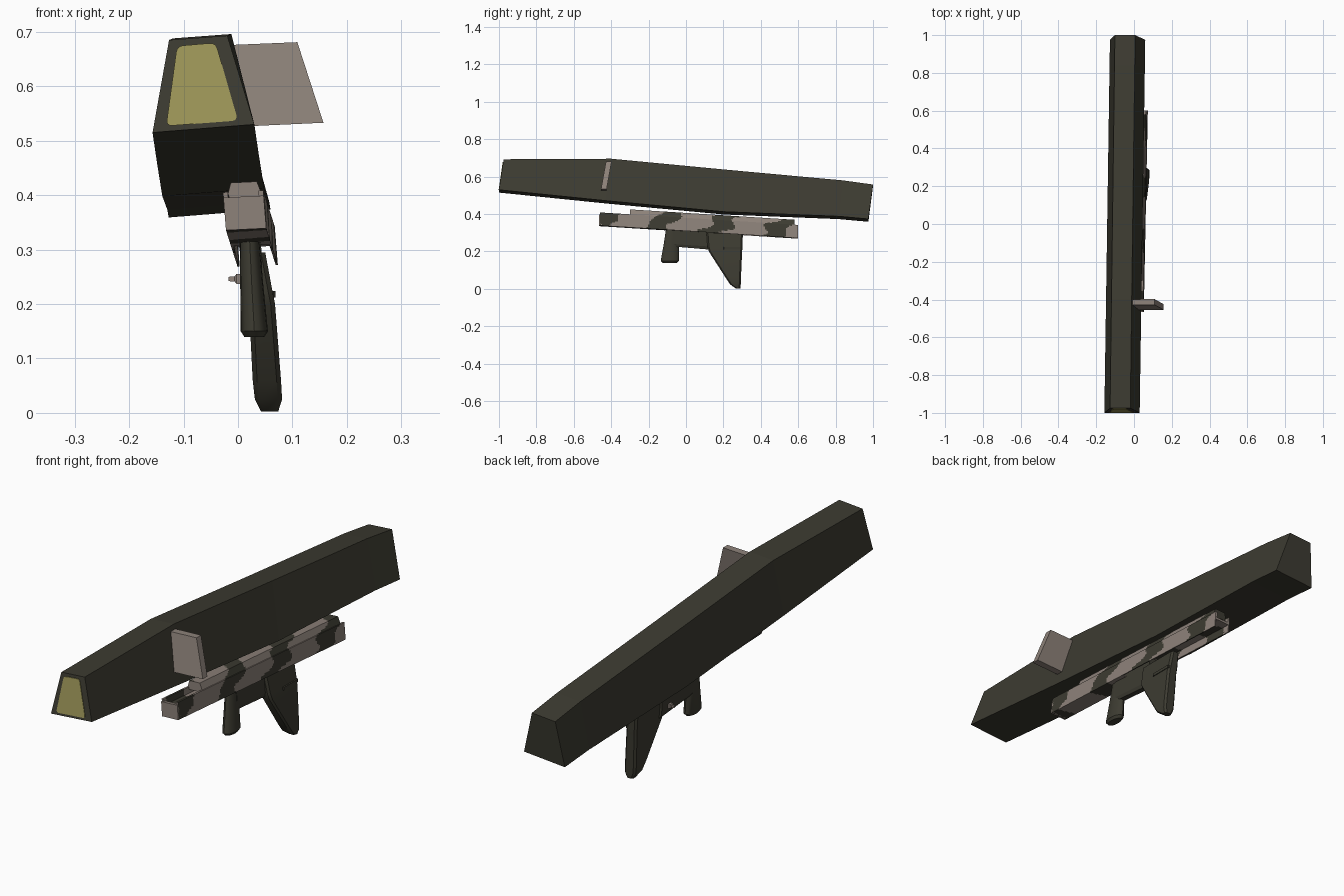
import bpy, bmesh, math
from mathutils import Vector

if "Cube" in bpy.data.objects:
    bpy.data.objects.remove(bpy.data.objects["Cube"])


def material(name, rgb):
    m = bpy.data.materials.new(name)
    m.diffuse_color = (*rgb, 1)
    m.use_nodes = True
    m.node_tree.nodes["Principled BSDF"].inputs["Base Color"].default_value = m.diffuse_color
    return m


DARK = material("dark olive", (0.046, 0.044, 0.031))
TAN = material("warm grey tan", (0.27, 0.225, 0.195))
YELLOW = material("olive yellow", (0.34, 0.31, 0.10))


def loft(name, rings, mats, rule=None, smooth=False):
    """Skin a list of equal-length closed rings and cap both ends."""
    bm = bmesh.new()
    loops = [[bm.verts.new(p) for p in r] for r in rings]
    n = len(rings[0])
    for a, b in zip(loops, loops[1:]):
        for i in range(n):
            j = (i + 1) % n
            bm.faces.new((a[i], a[j], b[j], b[i]))
    bm.faces.new(loops[0][::-1])
    bm.faces.new(loops[-1])
    bmesh.ops.recalc_face_normals(bm, faces=bm.faces)
    if rule:
        for f in bm.faces:
            f.material_index = rule(f.calc_center_median())
    me = bpy.data.meshes.new(name)
    bm.to_mesh(me)
    bm.free()
    for m in mats:
        me.materials.append(m)
    ob = bpy.data.objects.new(name, me)
    bpy.context.collection.objects.link(ob)
    if smooth:
        bpy.context.view_layer.objects.active = ob
        ob.select_set(True)
        bpy.ops.object.shade_smooth_by_angle(angle=math.radians(35))
        ob.select_set(False)
    return ob


# --- long trapezoidal launch tube: (bottom y, bottom z, top y, top z) stations
def tube_ring(yb, zb, yt, zt):
    xb = -0.157 + 0.015 * (yb + 1)
    xt = -0.127 + 0.013 * (yt + 1)
    return [(xb, yb, zb), (xb + 0.187, yb, zb + 0.015),
            (xt + 0.107, yt, zt), (xt, yt, zt - 0.008)]


stations = [(-1.0, 0.515, -0.975, 0.693), (-0.43, 0.457, -0.40, 0.696),
            (0.20, 0.398, 0.23, 0.636), (0.82, 0.373, 0.84, 0.580),
            (0.975, 0.359, 1.0, 0.558)]
loft("launch_tube", [tube_ring(*s) for s in stations], [DARK])


# --- yellow front window with rounded corners
def rounded(pts, r, steps=4):
    out = []
    for i, p in enumerate(pts):
        p = Vector(p)
        a = p + (Vector(pts[i - 1]) - p).normalized() * r
        b = p + (Vector(pts[(i + 1) % len(pts)]) - p).normalized() * r
        for k in range(steps + 1):
            t = k / steps
            out.append(a * (1 - t) ** 2 + p * 2 * t * (1 - t) + b * t * t)
    return out


win = rounded([(-0.132, 0.527), (0.0, 0.537), (-0.041, 0.680), (-0.112, 0.674)], 0.012)
loft("front_window", [[(p.x, -1 + (p.y - 0.52) * 0.145 + dy, p.y) for p in win]
                      for dy in (-0.003, 0.004)], [YELLOW])

# --- side sight plate
plate = [(0.005, 0.526), (0.157, 0.533), (0.109, 0.681), (-0.035, 0.675)]
loft("sight_plate", [[(x, -0.455 + (z - 0.53) * 0.18 + dy, z) for x, z in plate]
                     for dy in (0, 0.03)], [TAN])


# --- camouflaged rail
def rail_point(u, w, y):
    z = 0.337 - 0.063 * (y + 0.46)
    return (0.015 + 0.02 * (y + 0.46) + u - 0.08 * w, y, z + w + 0.05 * u)


def camo(c):
    w = c.z - (0.337 - 0.063 * (c.y + 0.46))
    s = c.y - 0.9 * (w - 0.045) + 0.02 * math.sin(70 * w + 9 * c.y) + 0.5 * (c.x - 0.03)
    v = math.cos(2 * math.pi * (s + 0.42) / 0.31) + 0.25 * math.sin(23 * c.y + 60 * w)
    return 1 if v > 0.35 else 0


def resample(pts, step=0.007):
    out = []
    for i, p in enumerate(pts):
        a, b = Vector(p), Vector(pts[(i + 1) % len(pts)])
        n = max(1, round((b - a).length / step))
        out += [a.lerp(b, k / n) for k in range(n)]
    return out


def rail_part(name, profile, y0, y1):
    prof = resample(profile)
    n = round((y1 - y0) / 0.008)
    ys = [y0 + (y1 - y0) * i / n for i in range(n + 1)]
    return loft(name, [[rail_point(p.x, p.y, y) for p in prof] for y in ys],
                [TAN, DARK], camo)


half = [(0.028, 0.045), (0.028, 0.07), (0.037, 0.07), (0.037, 0.0),
        (0.033, 0.0), (0.033, 0.035)]
rail_part("rail_channel", half + [(-u, w) for u, w in half[::-1]], -0.46, 0.60)
rail_part("rail_cover", [(-0.036, 0.06), (0.036, 0.06), (0.024, 0.097), (-0.024, 0.097)],
          -0.30, 0.58)
rail_part("rail_floor", [(-0.036, 0.0), (0.036, 0.0), (0.036, 0.006), (-0.036, 0.006)],
          -0.46, 0.0)
cap = [(-0.037, 0.0), (0.037, 0.0), (0.037, 0.06), (-0.037, 0.06)]
loft("rail_front_cap", [[rail_point(u, w, y) for u, w in cap]
                        for y in (-0.465, -0.45)], [TAN])


# --- grips and receiver, lofted upward
def chamfer_ring(cx, hw, y0, y1, z, c=0.008):
    x0, x1 = cx - hw, cx + hw
    return [(x0 + c, y0, z), (x1 - c, y0, z), (x1, y0 + c, z), (x1, y1 - c, z),
            (x1 - c, y1, z), (x0 + c, y1, z), (x0, y1 - c, z), (x0, y0 + c, z)]


loft("rear_grip", [chamfer_ring(*a) for a in (
    (0.058, 0.016, 0.265, 0.290, 0.003), (0.056, 0.025, 0.235, 0.293, 0.025),
    (0.053, 0.026, 0.212, 0.294, 0.060), (0.044, 0.024, 0.122, 0.300, 0.200),
    (0.040, 0.023, 0.115, 0.302, 0.225), (0.031, 0.019, 0.110, 0.304, 0.295))],
    [DARK], smooth=True)

loft("receiver", [[(cx - hw, -0.07, zf), (cx + hw, -0.07, zf),
                   (cx + hw, 0.15, zb), (cx - hw, 0.15, zb)]
                  for cx, hw, zf, zb in ((0.028, 0.012, 0.227, 0.208),
                                         (0.026, 0.019, 0.240, 0.225),
                                         (0.021, 0.020, 0.350, 0.340))], [DARK])
loft("grip_ledge", [chamfer_ring(0.054, 0.015, 0.20, 0.298, z, 0.004)
                    for z in (0.212, 0.224)], [DARK])

loft("front_grip", [[(cx + rx * math.cos(k * math.pi / 8), cy + ry * math.sin(k * math.pi / 8), z)
                     for k in range(16)]
                    for cx, rx, cy, ry, z in (
                        (0.030, 0.018, -0.086, 0.038, 0.139),
                        (0.030, 0.025, -0.086, 0.049, 0.150),
                        (0.025, 0.021, -0.078, 0.041, 0.240),
                        (0.020, 0.017, -0.070, 0.033, 0.345))], [DARK], smooth=True)

# --- small selector lever on the left of the receiver
loft("selector_lever", [[(x, 0.10 - r, 0.246 - r), (x, 0.10 + r, 0.246 - r),
                         (x, 0.10 + r, 0.246 + r), (x, 0.10 - r, 0.246 + r)]
                        for x, r in ((-0.017, 0.004), (-0.006, 0.005),
                                     (-0.003, 0.009), (0.010, 0.009))], [TAN])
